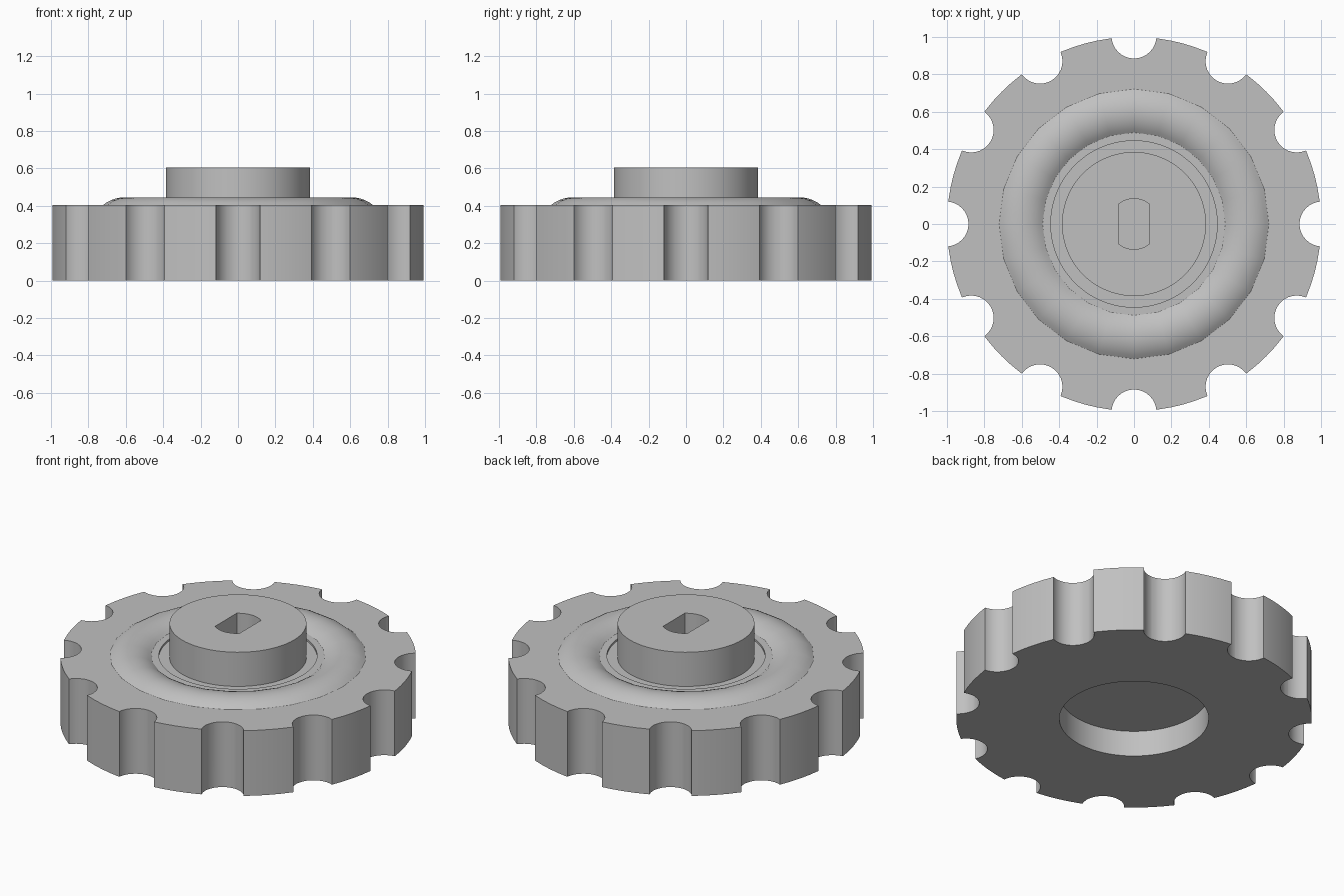
import bpy
import bmesh
from math import sin, cos, pi, radians, asin
from mathutils import Matrix, Vector

cube = bpy.data.objects.get("Cube")
if cube:
    bpy.data.objects.remove(cube, do_unlink=True)

# Single plain grey
grey = bpy.data.materials.new("plain_grey")
grey.use_nodes = True
COLOUR = (0.53, 0.53, 0.53, 1)
grey.diffuse_color = COLOUR
next(n for n in grey.node_tree.nodes if n.type == "BSDF_PRINCIPLED").inputs["Base Color"].default_value = COLOUR


def finish(bm, name):
    bmesh.ops.remove_doubles(bm, verts=bm.verts, dist=1e-5)
    bmesh.ops.recalc_face_normals(bm, faces=bm.faces)
    mesh = bpy.data.meshes.new(name)
    bm.to_mesh(mesh)
    bm.free()
    mesh.materials.append(grey)
    obj = bpy.data.objects.new(name, mesh)
    bpy.context.collection.objects.link(obj)
    return obj


def select_only(obj):
    bpy.ops.object.select_all(action="DESELECT")
    obj.select_set(True)
    bpy.context.view_layer.objects.active = obj


def lathe(name, profile, steps, closed=False):
    """Spin an (r, z) profile about the z axis, first point at angle 90 degrees."""
    bm = bmesh.new()
    verts = [bm.verts.new((0, r, z)) for r, z in profile]
    pairs = list(zip(verts, verts[1:]))
    if closed:
        pairs.append((verts[-1], verts[0]))
    edges = [bm.edges.new(p) for p in pairs]
    bmesh.ops.spin(bm, geom=verts + edges, cent=(0, 0, 0), axis=(0, 0, 1),
                   angle=2 * pi, steps=steps, use_merge=True)
    return finish(bm, name)


def prism(bm, outline, z0, z1):
    """Add a vertical prism over a 2D outline."""
    face = bm.faces.new([bm.verts.new((x, y, z0)) for x, y in outline])
    top = bmesh.ops.extrude_face_region(bm, geom=[face])["geom"]
    bmesh.ops.translate(bm, vec=(0, 0, z1 - z0),
                        verts=[v for v in top if isinstance(v, bmesh.types.BMVert)])


# Disc with underside recess, shallow groove and raised hub
RIM, TOP, HUB_TOP = 1.0, 0.405, 0.605
wheel = lathe("knob_body", [
    (0, 0.16), (0.42, 0.16), (0.42, 0), (RIM, 0), (RIM, TOP),
    (0.445, TOP), (0.445, 0.393), (0.385, 0.393), (0.385, HUB_TOP), (0, HUB_TOP)], 96)

# Cutters: twelve round grip notches and the two-flat shaft hole
bm = bmesh.new()
for i in range(12):
    centre = Vector((1.005 * cos(i * pi / 6), 1.005 * sin(i * pi / 6)))
    prism(bm, [centre + 0.12 * Vector((cos(a * pi / 16), sin(a * pi / 16)))
               for a in range(32)], -0.1, 0.6)
half = asin(0.083 / 0.135)
arc = [pi / 2 - half + 2 * half * k / 8 for k in range(9)]
prism(bm, [(0.135 * cos(a), 0.135 * sin(a)) for a in arc + [a + pi for a in arc]], 0.3, 0.7)
cutter = finish(bm, "notch_cutter")
cutter.hide_render = True

cut = wheel.modifiers.new("notches", "BOOLEAN")
cut.operation = "DIFFERENCE"
cut.solver = "EXACT"
cut.object = cutter
select_only(wheel)
bpy.ops.object.modifier_apply(modifier=cut.name)
bpy.data.objects.remove(cutter, do_unlink=True)

# Rounded ring on the top face
ARC_R, HALF_ANGLE = 0.185, radians(39.5)
ring_profile = []
for k in range(11):
    a = HALF_ANGLE * (k / 5 - 1)
    ring_profile.append((0.605 + ARC_R * sin(a), 0.446 - ARC_R * (1 - cos(a))))
ring = lathe("raised_ring", ring_profile, 24, closed=True)

for part in (wheel, ring):
    select_only(part)
    bpy.ops.object.shade_smooth_by_angle(angle=radians(30))
